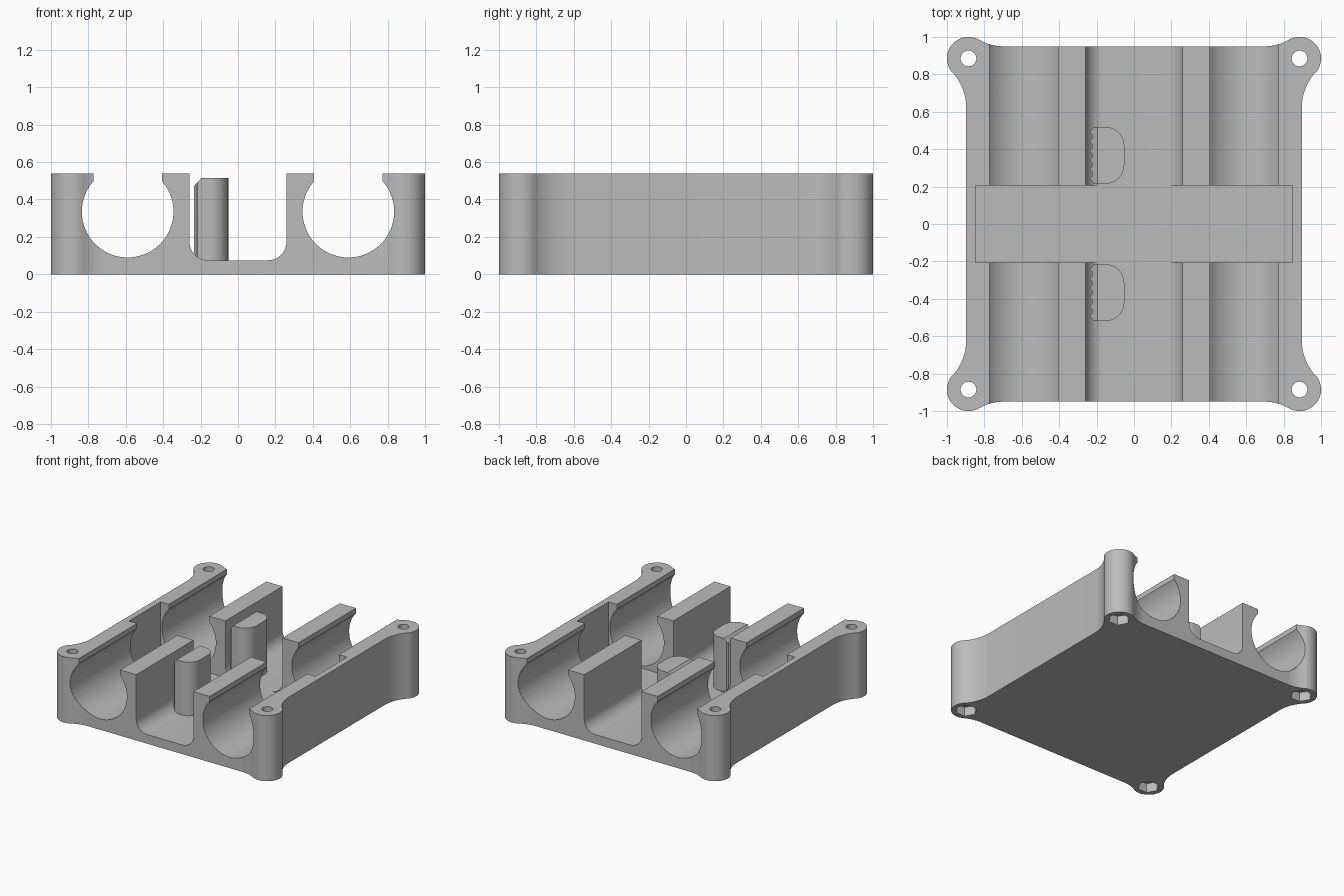
import bpy, bmesh, math
from math import cos, sin, pi, radians

if "Cube" in bpy.data.objects:
    bpy.data.objects.remove(bpy.data.objects["Cube"], do_unlink=True)

grey = bpy.data.materials.new("plain grey")
grey.use_nodes = True
GREY = (0.5, 0.5, 0.5, 1)
grey.diffuse_color = GREY
grey.node_tree.nodes["Principled BSDF"].inputs["Base Color"].default_value = GREY

HEIGHT, FLOOR, EAR, EAR_R = 0.54, 0.075, 0.885, 0.115


def arc(cx, cy, r, a0, a1, n):
    """Points on an arc, angles in degrees."""
    angles = [radians(a0 + (a1 - a0) * i / n) for i in range(n + 1)]
    return [(cx + r * cos(a), cy + r * sin(a)) for a in angles]


def prism(name, pts, lo, hi, axis="z"):
    """Extrude a closed profile: xy along z, or xz along y."""
    bm = bmesh.new()
    place = (lambda u, v, h: (u, v, h)) if axis == "z" else (lambda u, v, h: (u, h, v))
    a = [bm.verts.new(place(u, v, lo)) for u, v in pts]
    b = [bm.verts.new(place(u, v, hi)) for u, v in pts]
    bm.faces.new(a)
    bm.faces.new(b[::-1])
    for i in range(len(pts)):
        j = (i + 1) % len(pts)
        bm.faces.new((a[i], a[j], b[j], b[i]))
    bmesh.ops.recalc_face_normals(bm, faces=bm.faces)
    mesh = bpy.data.meshes.new(name)
    bm.to_mesh(mesh)
    bm.free()
    mesh.materials.append(grey)
    ob = bpy.data.objects.new(name, mesh)
    bpy.context.collection.objects.link(ob)
    return ob


def activate(ob):
    bpy.ops.object.select_all(action="DESELECT")
    ob.select_set(True)
    bpy.context.view_layer.objects.active = ob


def cut(ob, cutter):
    """Subtract the cutter and discard it."""
    cutter.hide_render = True
    activate(ob)
    mod = ob.modifiers.new("cut", "BOOLEAN")
    mod.operation, mod.solver, mod.object = "DIFFERENCE", "EXACT", cutter
    bpy.ops.object.modifier_apply(modifier=mod.name)
    bpy.data.objects.remove(cutter, do_unlink=True)


def smooth(ob):
    activate(ob)
    bpy.ops.object.shade_smooth_by_angle(angle=radians(30))


def box(x, y):
    return [(-x, -y), (x, -y), (x, y), (-x, y)]


# Body outline: one quarter with a screw ear blended into both sides
SIDE_X, SIDE_Y, R1, R2 = 0.897, 0.95, 0.286, 0.252
ear_in = math.degrees(math.atan2(0.62 - EAR, SIDE_X + R1 - EAR))
ear_out = math.degrees(math.atan2(SIDE_Y + R2 - EAR, 0.70 - EAR))
quarter = arc(SIDE_X + R1, 0.62, R1, 180, 180 + ear_in, 12)
quarter += arc(EAR, EAR, EAR_R, ear_in, ear_out, 32)
quarter += arc(0.70, SIDE_Y + R2, R2, ear_out - 180, -90, 8)
half = quarter + [(-x, y) for x, y in reversed(quarter)]
body = prism("carriage_body", half + [(-x, -y) for x, y in half], 0, HEIGHT)

# Bearing bores, open at the top through a slot
BORE_X, BORE_Z, BORE_R, SLOT = 0.59, 0.335, 0.245, 0.183
lip = math.degrees(math.acos(SLOT / BORE_R))
for s in (-1, 1):
    bore = arc(s * BORE_X, BORE_Z, BORE_R, 180 - lip, 360 + lip, 64)
    bore += [(s * BORE_X + SLOT, 0.7), (s * BORE_X - SLOT, 0.7)]
    cut(body, prism("bore_cutter", bore, -1.2, 1.2, "y"))

# Central belt channel with rounded bottom corners
W, F = 0.26, 0.1
channel = arc(-W + F, FLOOR + F, F, 180, 270, 12) + arc(W - F, FLOOR + F, F, 270, 360, 12)
channel += [(W, 0.7), (-W, 0.7)]
cut(body, prism("channel_cutter", channel, -1.2, 1.2, "y"))

# Cross pocket
cut(body, prism("pocket_cutter", box(0.847, 0.206), FLOOR, 0.7))

# Screw holes with hexagonal nut recesses underneath
for sx in (-1, 1):
    for sy in (-1, 1):
        x, y = sx * EAR, sy * EAR
        cut(body, prism("hole_cutter", arc(x, y, 0.042, 0, 350, 35), -0.1, 0.7))
        cut(body, prism("nut_cutter", arc(x, y, 0.083, 0, 300, 5), -0.1, 0.075))
smooth(body)

# Toothed belt posts
LEFT, RIGHT, HALF, ROUND, PITCH = -0.236, -0.052, 0.152, 0.1, 0.05
for name, yc in (("front_belt_post", -0.367), ("back_belt_post", 0.367)):
    outline = [(LEFT + 0.02, yc - HALF)]
    outline += arc(RIGHT - ROUND, yc - HALF + ROUND, ROUND, -90, 0, 14)
    outline += arc(RIGHT - ROUND, yc + HALF - ROUND, ROUND, 0, 90, 14)
    outline.append((LEFT + 0.02, yc + HALF))
    for i in range(6):
        ty = yc + (2.5 - i) * PITCH
        outline += arc(LEFT + 0.012, ty, 0.012, 90, 270, 8)
    post = prism(name, outline, FLOOR - 0.02, 0.515)
    # Lead-in chamfer above the teeth
    wedge = [(-0.193, 0.518), (-0.243, 0.464), (-0.3, 0.464), (-0.3, 0.6), (-0.193, 0.6)]
    cut(post, prism("chamfer_cutter", wedge, yc - 0.3, yc + 0.3, "y"))
    smooth(post)
